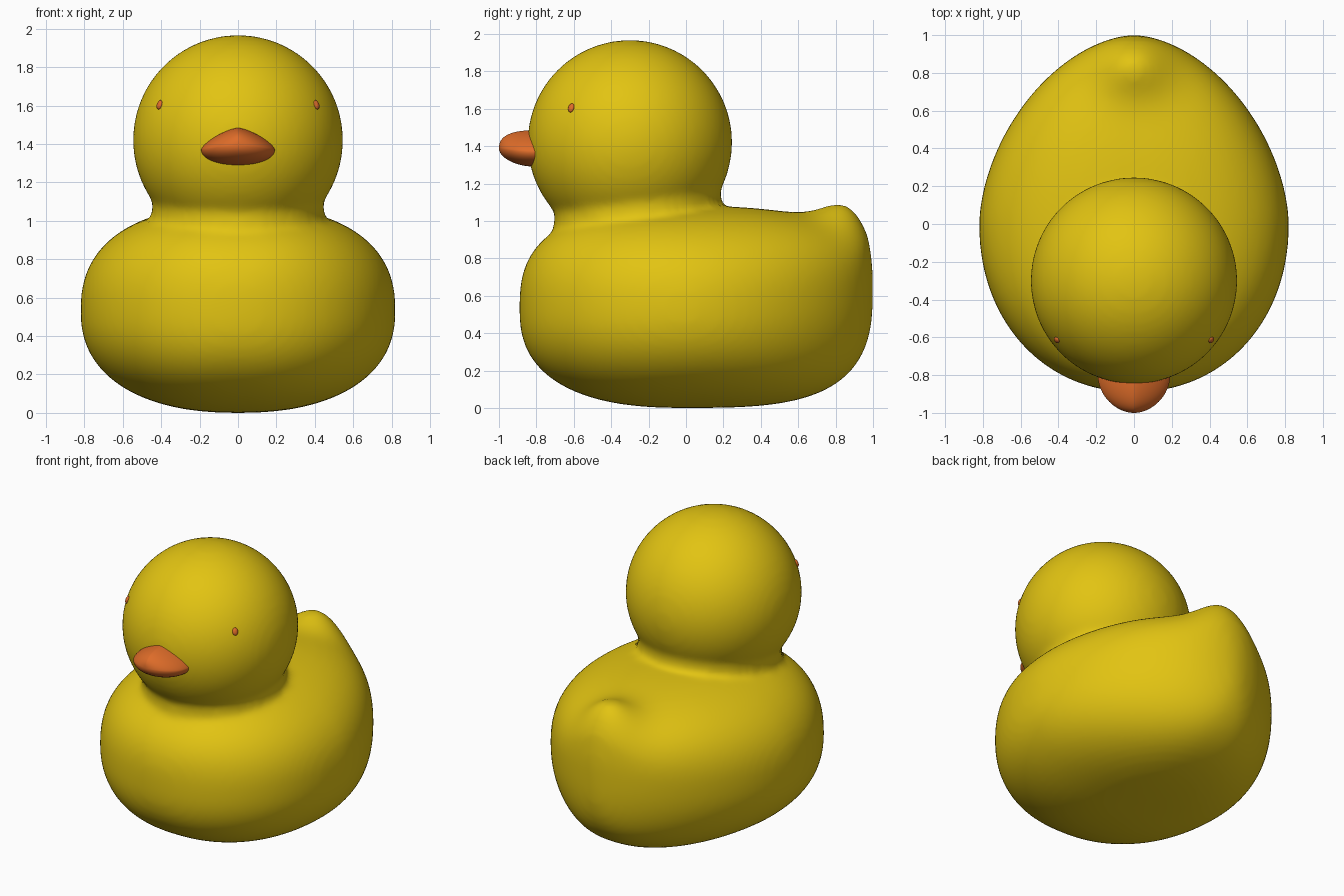
import bpy, bmesh, math
from mathutils import Matrix, Vector

default = bpy.data.objects.get("Cube")
if default:
    bpy.data.objects.remove(default, do_unlink=True)


def material(name, color):
    mat = bpy.data.materials.new(name)
    mat.use_nodes = True
    mat.diffuse_color = (*color, 1)
    mat.node_tree.nodes["Principled BSDF"].inputs["Base Color"].default_value = (*color, 1)
    return mat


yellow = material("rubber_yellow", (0.76, 0.55, 0.006))
orange = material("beak_orange", (0.73, 0.15, 0.022))


def curve(u, n):
    """Superellipse fall-off: one at the middle, zero at the tip."""
    return max(0.0, 1 - abs(u) ** n) ** (1 / n)


def power(value, n):
    return math.copysign(abs(value) ** (2 / n), value)


def loft(bm, ys, section, n_up, n_down, sides=64):
    """Skin rings along y; section(y) gives half width, mid height, rise and drop."""
    rings = []
    for y in ys:
        width, mid, rise, drop = section(y)
        ring = []
        for i in range(sides):
            a = math.tau * i / sides
            n = n_up if math.sin(a) >= 0 else n_down
            height = rise if math.sin(a) >= 0 else drop
            ring.append(bm.verts.new((width * power(math.cos(a), n), y,
                                      mid + height * power(math.sin(a), n))))
        rings.append(ring)
    for a, b in zip(rings, rings[1:]):
        for i in range(sides):
            j = (i + 1) % sides
            bm.faces.new((a[i], a[j], b[j], b[i]))
    bm.faces.new(rings[0][::-1])
    bm.faces.new(rings[-1])
    bmesh.ops.recalc_face_normals(bm, faces=bm.faces)


def finish(bm, name, mat):
    mesh = bpy.data.meshes.new(name)
    bm.to_mesh(mesh)
    bm.free()
    mesh.materials.append(mat)
    obj = bpy.data.objects.new(name, mesh)
    bpy.context.collection.objects.link(obj)
    bpy.ops.object.select_all(action="DESELECT")
    obj.select_set(True)
    bpy.context.view_layer.objects.active = obj
    bpy.ops.object.shade_smooth_by_angle(angle=math.radians(50))
    return obj


# Body: plump hull, fuller at the front and rising toward the back
FRONT, BACK = 0.89, 1.0


def body_section(y):
    if y < 0:
        u = y / FRONT
        return 0.82 * curve(u, 2.1), 0.53, 0.55 * curve(u, 2.7), 0.53 * curve(u, 2.5)
    u = y / BACK
    mid = 0.53 + 0.12 * u * u
    return 0.82 * curve(u, 1.75), mid, 0.55 * curve(u, 2.2), mid * curve(u, 3)


bm = bmesh.new()
steps = 72
angles = [math.pi * (i + 0.3) / (steps + 0.6) for i in range(steps + 1)]
loft(bm, [-math.cos(a) * (FRONT if math.cos(a) > 0 else BACK) for a in angles],
     body_section, 2.4, 2.3)

# Tail: soft bump pulled up from the back of the body
for v in bm.verts:
    x, y, z = v.co
    mid = body_section(y)[1]
    lift = min(1, max(0, (z - mid) / 0.15))
    v.co.z += 0.155 * lift * math.exp(-(x / 0.2) ** 2 - ((y - 0.88) / 0.18) ** 2)

# Head and neck: ball on a short collar
head = Vector((0, -0.3, 1.42))
radius = 0.547
bmesh.ops.create_uvsphere(bm, u_segments=64, v_segments=40, radius=radius,
                          matrix=Matrix.Translation(head))
bmesh.ops.create_cone(bm, cap_ends=True, segments=64, radius1=0.46, radius2=0.44,
                      depth=0.3, matrix=Matrix.Translation((0, -0.255, 1.0)))
duck = finish(bm, "body_and_head", yellow)

# Fuse the shells into one skin and soften the neck crease
remesh = duck.modifiers.new("fuse", "REMESH")
remesh.mode = "VOXEL"
remesh.voxel_size = 0.022
remesh.use_smooth_shade = True
smooth = duck.modifiers.new("soften", "SMOOTH")
smooth.factor = 0.5
smooth.iterations = 10


# Beak: rounded below, ridged on top
def beak_section(y):
    u = min(0, (y + 0.8) / 0.2)
    return (0.192 * curve(u, 1.9), 1.37 + 0.02 * u * u,
            0.115 * curve(u, 2.2), 0.08 * curve(u, 2.2))


bm = bmesh.new()
beak_ys = [-0.8 - 0.2 * math.cos(math.pi / 2 * (i + 0.2) / 20.2) for i in range(21)]
loft(bm, beak_ys + [-0.7], beak_section, 1.4, 2.1)
finish(bm, "beak", orange)

# Eyes: small upright beads on the head surface
for name, side in (("left_eye", 1), ("right_eye", -1)):
    out = Vector((side * 0.41, -0.315, 0.185)).normalized()
    turn = out.to_track_quat("Z", "Y").to_matrix().to_4x4()
    bm = bmesh.new()
    bmesh.ops.create_uvsphere(
        bm, u_segments=24, v_segments=12, radius=1,
        matrix=Matrix.Translation(head + out * radius) @ turn
        @ Matrix.Diagonal((0.018, 0.025, 0.012, 1)))
    finish(bm, name, orange)
